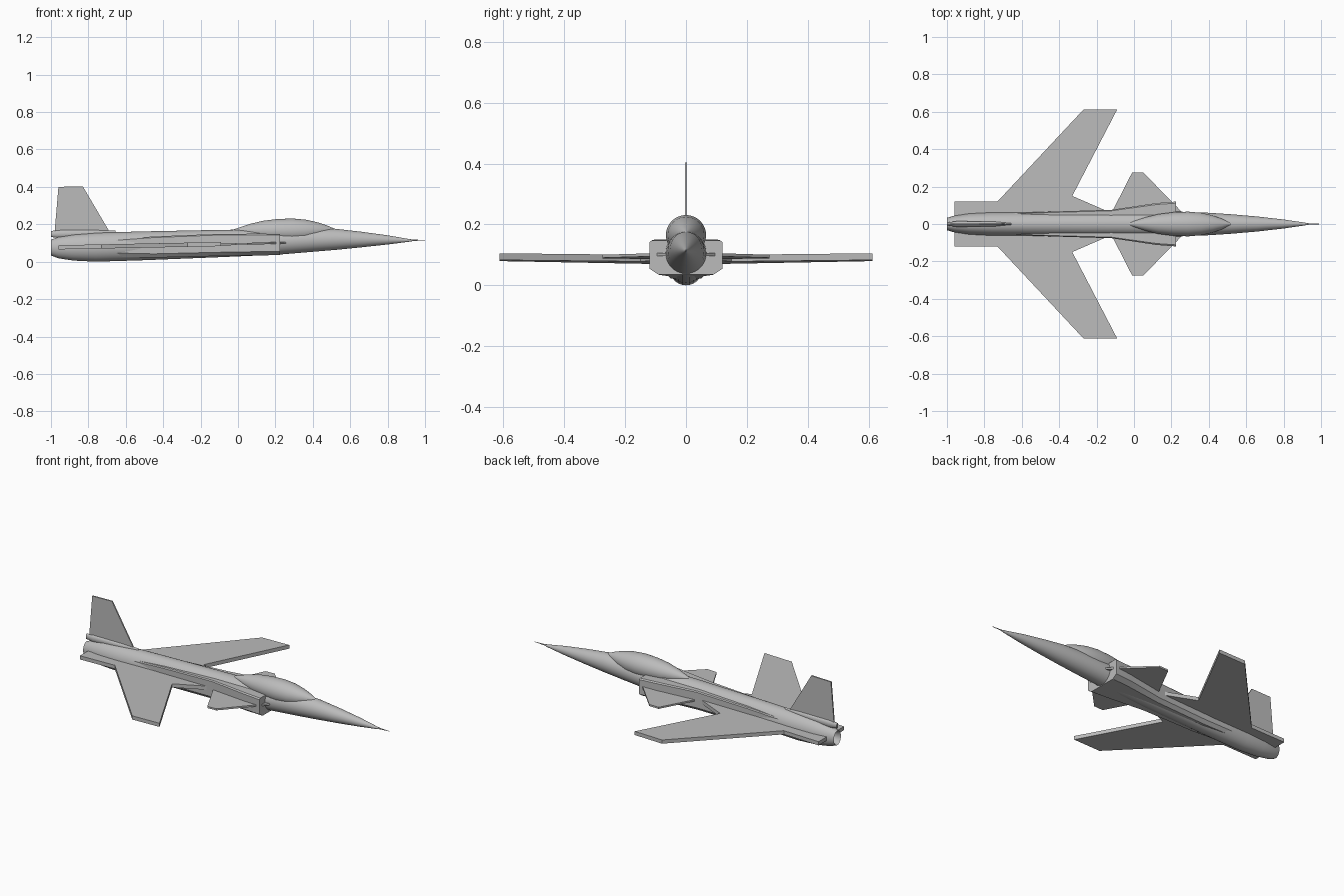
import bpy, bmesh, math
from mathutils import Vector

cube = bpy.data.objects.get("Cube")
if cube:
    bpy.data.objects.remove(cube, do_unlink=True)

GREY = (0.5, 0.5, 0.5, 1)
paint = bpy.data.materials.new("airframe_grey")
paint.use_nodes = True
paint.diffuse_color = GREY
paint.node_tree.nodes["Principled BSDF"].inputs["Base Color"].default_value = GREY


def finish(bm, name, angle):
    bmesh.ops.recalc_face_normals(bm, faces=bm.faces)
    mesh = bpy.data.meshes.new(name)
    bm.to_mesh(mesh)
    bm.free()
    mesh.materials.append(paint)
    mesh.shade_smooth()
    mesh.set_sharp_from_angle(angle=math.radians(angle))
    obj = bpy.data.objects.new(name, mesh)
    bpy.context.collection.objects.link(obj)
    return obj


def loft(name, rings, angle=40):
    """Skin a list of equal-length closed rings and cap both ends."""
    bm = bmesh.new()
    loops = [[bm.verts.new(p) for p in ring] for ring in rings]
    n = len(loops[0])
    for a, b in zip(loops, loops[1:]):
        for i in range(n):
            j = (i + 1) % n
            bm.faces.new((a[i], a[j], b[j], b[i]))
    bm.faces.new(loops[0])
    bm.faces.new(loops[-1])
    return finish(bm, name, angle)


def oval(x, bottom, top, half_width, sides=32):
    mid, r = (top + bottom) / 2, (top - bottom) / 2
    turns = [2 * math.pi * i / sides for i in range(sides)]
    return [(x, half_width * math.cos(t), mid + r * math.sin(t)) for t in turns]


def plate(name, outline, margin, thick, place):
    """Thin aerofoil: sharp rim, bevelled margin, flat middle, both sides."""
    bm = bmesh.new()
    bm.faces.new([bm.verts.new((u, v, 0)) for u, v in outline])
    bmesh.ops.inset_region(bm, faces=bm.faces[:], thickness=margin,
                           use_boundary=True, use_even_offset=True)
    for v in bm.verts:
        v.co.z = 0 if v.is_boundary else thick
    copy = bmesh.ops.duplicate(bm, geom=bm.verts[:] + bm.edges[:] + bm.faces[:])
    for v in copy["geom"]:
        if isinstance(v, bmesh.types.BMVert):
            v.co.z = -v.co.z
    bmesh.ops.remove_doubles(bm, verts=bm.verts, dist=0.0001)
    for v in bm.verts:
        v.co = Vector(place(*v.co))
    return finish(bm, name, 5)


# Fuselage: hollow tailpipe, tube body and needle nose (x, bottom, top, half width)
loft("fuselage", [oval(*s) for s in (
    (-0.96, 0.045, 0.105, 0.025), (-1.0, 0.033, 0.118, 0.033),
    (-0.96, 0.018, 0.132, 0.045), (-0.88, 0.006, 0.146, 0.057),
    (-0.76, 0.0, 0.155, 0.063), (-0.5, 0.008, 0.162, 0.064),
    (-0.1, 0.024, 0.17, 0.066), (0.22, 0.038, 0.174, 0.067),
    (0.4, 0.053, 0.178, 0.06), (0.52, 0.063, 0.176, 0.052),
    (0.66, 0.077, 0.16, 0.04), (0.8, 0.092, 0.141, 0.024),
    (0.91, 0.106, 0.122, 0.008), (0.94, 0.111, 0.118, 0.003),
    (1.0, 0.114, 0.116, 0.001))])

# Canopy: teardrop bubble sunk into the body
canopy = []
for x, r, z in ((-0.04, 0.001, 0.165), (0.0, 0.016, 0.165), (0.06, 0.036, 0.165),
                (0.13, 0.053, 0.165), (0.21, 0.063, 0.165), (0.29, 0.066, 0.165),
                (0.36, 0.06, 0.165), (0.42, 0.046, 0.166), (0.47, 0.028, 0.168),
                (0.525, 0.001, 0.172)):
    canopy.append(oval(x, z - r, z + r, r))
loft("canopy", canopy)


# Side intakes: chamfered box tapering back into the body
def box_ring(x, half, bottom, top):
    side = [(half * 0.75, bottom), (half, bottom + 0.02),
            (half, top - 0.006), (half * 0.93, top)]
    return ([(x, y, z) for y, z in side]
            + [(x, -y, z) for y, z in reversed(side)])


loft("intakes", [box_ring(*s) for s in (
    (0.225, 0.12, 0.035, 0.148), (0.12, 0.112, 0.034, 0.15),
    (-0.12, 0.076, 0.03, 0.148), (-0.45, 0.066, 0.022, 0.135),
    (-0.8, 0.05, 0.03, 0.11))], 20)

# Forward-swept wing with root extensions and tail strakes, full span
half_wing = [(-0.1, 0.05), (-0.33, 0.15), (-0.09, 0.612),
             (-0.27, 0.612), (-0.73, 0.12), (-0.96, 0.12)]
wing_outline = half_wing + [(x, -y) for x, y in reversed(half_wing)]
plate("wing", wing_outline, 0.04, 0.011,
      lambda u, v, w: (u, v, 0.086 + 0.02 * (u + 0.5) + w))

# Canards
canard = plate("canards", [(0.27, 0.05), (0.05, 0.275), (-0.01, 0.275), (-0.125, 0.05)],
               0.02, 0.005, lambda u, v, w: (u, v, 0.094 + 0.03 * u + w))
mirror = canard.modifiers.new("other_side", "MIRROR")
mirror.use_axis = (False, True, False)
mirror.use_clip = False

# Tail fin
plate("tail_fin", [(-0.982, 0.14), (-0.675, 0.14), (-0.83, 0.403), (-0.96, 0.4)],
      0.02, 0.004, lambda u, v, w: (u, w, v))

# Fairing under the fin
loft("fin_fairing", [oval(*s, 12) for s in (
    (-1.0, 0.132, 0.164, 0.008), (-0.95, 0.125, 0.17, 0.015),
    (-0.75, 0.13, 0.17, 0.014), (-0.655, 0.14, 0.166, 0.004))])
